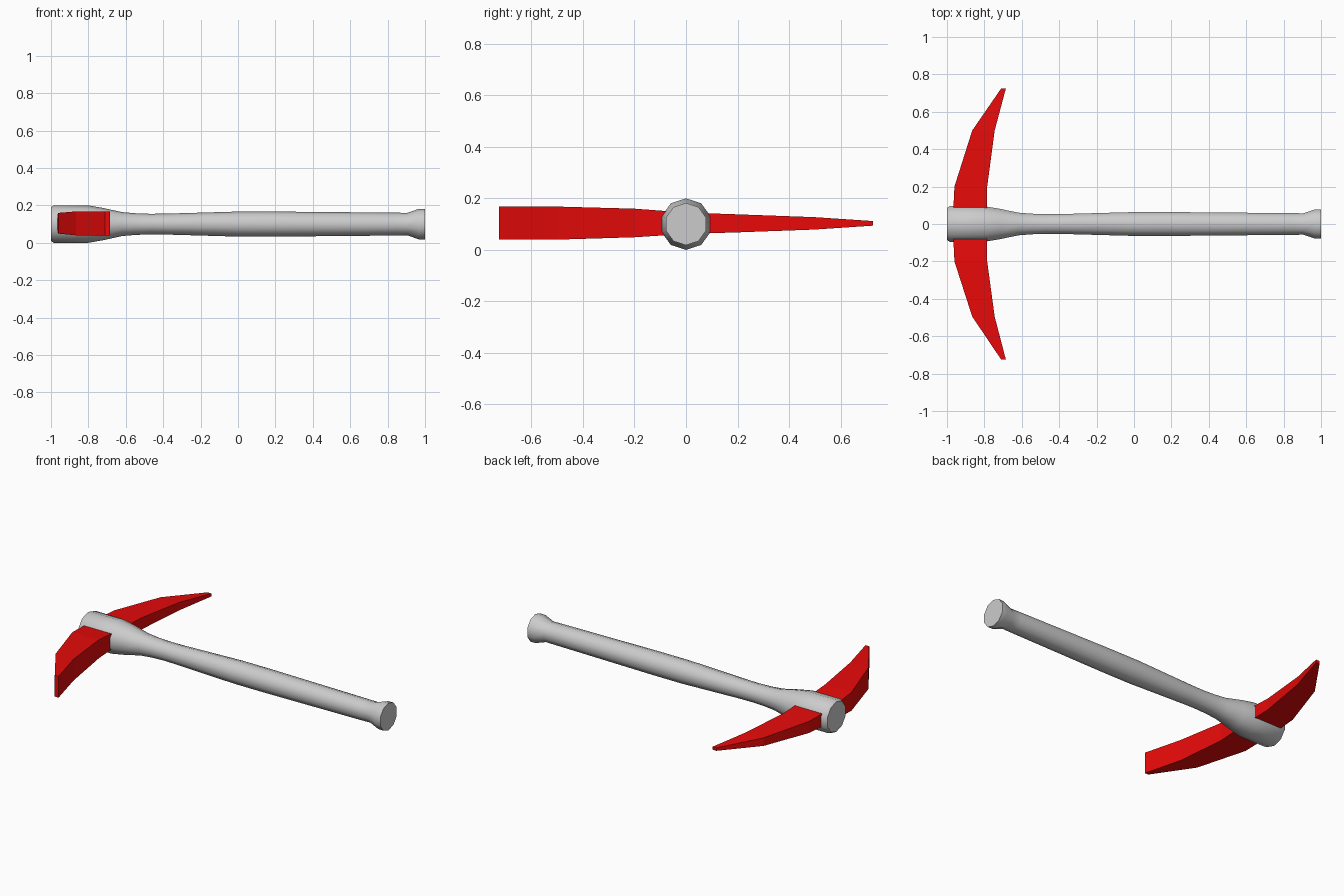
import bpy, bmesh
from math import cos, sin, tau, radians

if "Cube" in bpy.data.objects:
    bpy.data.objects.remove(bpy.data.objects["Cube"])

AXIS_Z = 0.1


def loft(name, rings):
    """Skin a list of equal-length point rings and cap both ends."""
    bm = bmesh.new()
    loops = [[bm.verts.new(p) for p in ring] for ring in rings]
    n = len(loops[0])
    for a, b in zip(loops, loops[1:]):
        for i in range(n):
            j = (i + 1) % n
            bm.faces.new((a[i], a[j], b[j], b[i]))
    bm.faces.new(loops[0])
    bm.faces.new(loops[-1])
    bmesh.ops.recalc_face_normals(bm, faces=bm.faces)
    mesh = bpy.data.meshes.new(name)
    bm.to_mesh(mesh)
    bm.free()
    obj = bpy.data.objects.new(name, mesh)
    bpy.context.collection.objects.link(obj)
    return obj


# Handle: ten-sided turned shaft along x, given as (x, radius)
profile = [(-1.0, 0.09), (-0.985, 0.1), (-0.8, 0.1), (-0.72, 0.086),
           (-0.62, 0.064), (-0.55, 0.058), (-0.47, 0.055), (-0.38, 0.056),
           (0.0, 0.067), (0.2, 0.067), (0.85, 0.061), (0.905, 0.06),
           (0.965, 0.081), (1.0, 0.082)]
SIDES = 10
handle = loft("handle", [
    [(x, r * sin(tau * i / SIDES), AXIS_Z + r * cos(tau * i / SIDES)) for i in range(SIDES)]
    for x, r in profile])
bpy.context.view_layer.objects.active = handle
handle.select_set(True)
bpy.ops.object.shade_smooth_by_angle(angle=radians(40))

# Pick head: curved blade, wide chisel at -y and point at +y
# sections are (y, x_outer, x_inner, z_low, z_high)
sections = [(-0.725, -0.71, -0.685, 0.04, 0.168), (-0.495, -0.865, -0.745, 0.04, 0.168),
            (-0.2, -0.96, -0.785, 0.049, 0.16), (0.0, -0.97, -0.785, 0.062, 0.145),
            (0.2, -0.96, -0.785, 0.068, 0.138), (0.5, -0.865, -0.745, 0.079, 0.127),
            (0.725, -0.71, -0.685, 0.094, 0.112)]
head = loft("pick_head", [
    [(xo, y, lo), (xi, y, lo), (xi, y, hi), (xo, y, hi)]
    for y, xo, xi, lo, hi in sections])
red = bpy.data.materials.new("red_paint")
red.diffuse_color = (0.8, 0.003, 0.003, 1)
red.use_nodes = True
red.node_tree.nodes["Principled BSDF"].inputs["Base Color"].default_value = red.diffuse_color
head.data.materials.append(red)
